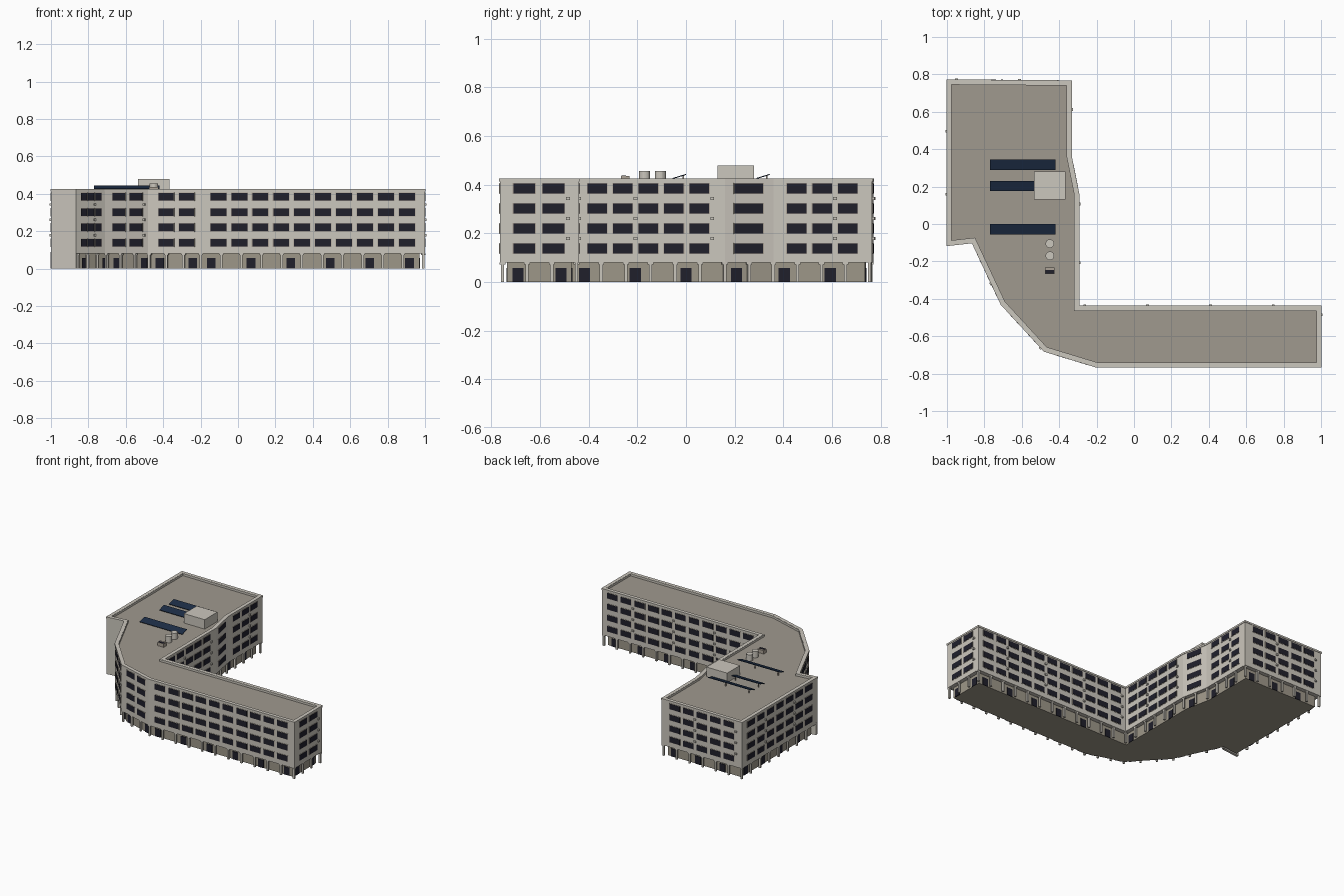
import bpy
import bmesh
import math
from mathutils import Vector, Matrix

cube = bpy.data.objects.get("Cube")
if cube:
    bpy.data.objects.remove(cube, do_unlink=True)


def material(name, r, g, b):
    m = bpy.data.materials.new(name)
    m.use_nodes = True
    m.diffuse_color = (r, g, b, 1)
    m.node_tree.nodes["Principled BSDF"].inputs["Base Color"].default_value = (r, g, b, 1)
    return m


PLASTER = material("light plaster", 0.60, 0.57, 0.51)
STONE = material("ground floor stone", 0.34, 0.31, 0.25)
ROOFING = material("roof felt", 0.35, 0.32, 0.275)
FRAME = material("window frame", 0.42, 0.37, 0.31)
GLASS = material("dark glass", 0.014, 0.014, 0.024)
SOLAR = material("solar blue", 0.012, 0.026, 0.06)

# Outer footprint, counter-clockwise from the south-west bend
PLAN = [Vector(p) for p in (
    (-0.20, -0.765), (1.0, -0.765), (1.0, -0.44), (-0.295, -0.44),
    (-0.295, 0.16), (-0.335, 0.36), (-0.335, 0.765), (-1.0, 0.77),
    (-1.0, -0.115), (-0.865, -0.10), (-0.71, -0.43), (-0.48, -0.68))]

# Per wall: window count, first window centre, pitch, width
WINDOWS = [
    (10, 0.095, 0.112, 0.085), (2, 0.10, 0.12, 0.09),
    (11, 0.0875, 0.112, 0.085), (5, 0.075, 0.105, 0.08),
    (1, 0.10, 0, 0.12), (3, 0.095, 0.105, 0.08),
    (5, 0.11, 0.112, 0.085), (7, 0.1065, 0.112, 0.085),
    (0, 0, 0, 0), (3, 0.106, 0.09, 0.075),
    (2, 0.11, 0.135, 0.10), (2, 0.10, 0.115, 0.085)]
BLANK_WALL = 8
FLOORS = [0.138 + 0.082 * i for i in range(4)]
DECK, RIM, SOFFIT = 0.41, 0.425, 0.08


def inset(points, d):
    """Move every side of a closed outline inwards by d."""
    out = []
    for i, p in enumerate(points):
        a = (p - points[i - 1]).normalized()
        b = (points[(i + 1) % len(points)] - p).normalized()
        na, nb = Vector((-a.y, a.x)), Vector((-b.y, b.x))
        out.append(p + (na + nb) * d / (1 + na.dot(nb)))
    return out


def finish(name, bm, mats):
    bmesh.ops.recalc_face_normals(bm, faces=bm.faces)
    mesh = bpy.data.meshes.new(name)
    bm.to_mesh(mesh)
    bm.free()
    for m in mats:
        mesh.materials.append(m)
    ob = bpy.data.objects.new(name, mesh)
    bpy.context.collection.objects.link(ob)
    return ob


def loft(name, rings, mats):
    """Stack outlines into a closed solid; the last cap takes the last material."""
    bm = bmesh.new()
    loops = [[bm.verts.new((p.x, p.y, z)) for p in pts] for pts, z in rings]
    for lo, hi in zip(loops, loops[1:]):
        for i in range(len(lo)):
            j = (i + 1) % len(lo)
            bm.faces.new((lo[i], lo[j], hi[j], hi[i]))
    bm.faces.new(loops[0][::-1])
    bm.faces.new(loops[-1]).material_index = len(mats) - 1
    return finish(name, bm, mats)


def boxes(name, mat, items):
    """One object made of boxes given as (centre, size, turn about z, tilt about x)."""
    bm = bmesh.new()
    for centre, size, turn, tilt in items:
        m = (Matrix.Translation(centre) @ Matrix.Rotation(turn, 4, 'Z')
             @ Matrix.Rotation(tilt, 4, 'X') @ Matrix.Diagonal((*size, 1)))
        bmesh.ops.create_cube(bm, size=1, matrix=m)
    return finish(name, bm, [mat])


# Main volumes
edge = inset(PLAN, 0.025)
loft("upper_floors", [(PLAN, SOFFIT), (PLAN, RIM), (edge, RIM), (edge, DECK)],
     [PLASTER, ROOFING])
recess = inset(PLAN, 0.03)
loft("ground_floor", [(recess, 0.0), (recess, SOFFIT + 0.002)], [STONE])

# Coping band around the parapet
bm = bmesh.new()
rings = [[bm.verts.new((p.x, p.y, z)) for p in inset(PLAN, d)]
         for d, z in ((-0.003, 0.413), (-0.003, RIM + 0.001),
                      (0.022, RIM + 0.001), (0.022, 0.413))]
for k, ring in enumerate(rings):
    nxt = rings[(k + 1) % len(rings)]
    for i in range(len(ring)):
        j = (i + 1) % len(ring)
        bm.faces.new((ring[i], ring[j], nxt[j], nxt[i]))
finish("parapet_coping", bm, [PLASTER])

# Walls: windows, columns, doors and small vents
frames, panes, columns, doors, vents = [], [], [], [], []
column_line = inset(PLAN, 0.01)
for i, (count, first, pitch, width) in enumerate(WINDOWS):
    j = (i + 1) % len(PLAN)
    a, b = PLAN[i], PLAN[j]
    along = (b - a).normalized()
    out = Vector((along.y, -along.x))
    turn = math.atan2(along.y, along.x)

    for n in range(count):
        p = a + along * (first + n * pitch)
        for z in FLOORS:
            frames.append(((p.x, p.y, z), (width + 0.006, 0.004, 0.046), turn, 0))
            panes.append(((p.x, p.y, z), (width, 0.007, 0.040), turn, 0))
        if n % 3 == 1 and i not in (0, 11):
            v = p + along * pitch / 2 + out * 0.004
            for z in FLOORS[:-1]:
                vents.append(((v.x, v.y, z + 0.041), (0.015, 0.010, 0.012), turn, 0))

    if i == BLANK_WALL:
        mid = (a + b) / 2 - out * 0.009
        boxes("blank_end_wall", PLASTER,
              [((mid.x, mid.y, 0.045), ((b - a).length, 0.018, 0.09), turn, 0)])
        continue
    bays = max(2, round((b - a).length / 0.107))
    for n in range(bays):
        c = column_line[i].lerp(column_line[j], n / bays)
        columns.append(((c.x, c.y, 0.04), (0.013, 0.013, 0.08), turn, 0))
        columns.append(((c.x, c.y, 0.077), (0.024, 0.013, 0.008), turn, 0))
        if n % 2 == 0:
            d = recess[i].lerp(recess[j], (n + 0.5) / bays)
            doors.append(((d.x, d.y, 0.029), (0.046, 0.008, 0.058), turn, 0))

boxes("window_frames", FRAME, frames)
boxes("window_panes", GLASS, panes)
boxes("wall_vents", PLASTER, vents)
boxes("arcade_columns", PLASTER, columns)
boxes("entrance_doors", GLASS, doors)

# Roof equipment
boxes("stair_penthouse", PLASTER, [((-0.45, 0.205, 0.443), (0.17, 0.15, 0.074), 0, 0)])
tilt = math.radians(17)
boxes("solar_panels", SOLAR, [
    ((x, y, 0.434), (w, 0.057, 0.004), 0, tilt)
    for x, y, w in ((-0.595, 0.317, 0.35), (-0.65, 0.203, 0.24), (-0.595, -0.027, 0.35))])
boxes("solar_supports", FRAME, [
    ((x, y + 0.015, 0.423), (0.006, 0.006, 0.028), 0, 0)
    for y in (0.317, 0.203, -0.027) for x in (-0.75, -0.56)])
bm = bmesh.new()
for y in (-0.105, -0.17):
    bmesh.ops.create_cone(bm, cap_ends=True, segments=20, radius1=0.023, radius2=0.023,
                          depth=0.046, matrix=Matrix.Translation((-0.45, y, 0.433)))
finish("water_tanks", bm, [PLASTER])
boxes("air_unit", FRAME, [((-0.45, -0.25, 0.422), (0.052, 0.034, 0.026), 0, 0)])
boxes("air_unit_grille", GLASS, [((-0.45, -0.256, 0.435), (0.044, 0.018, 0.004), 0, 0)])
